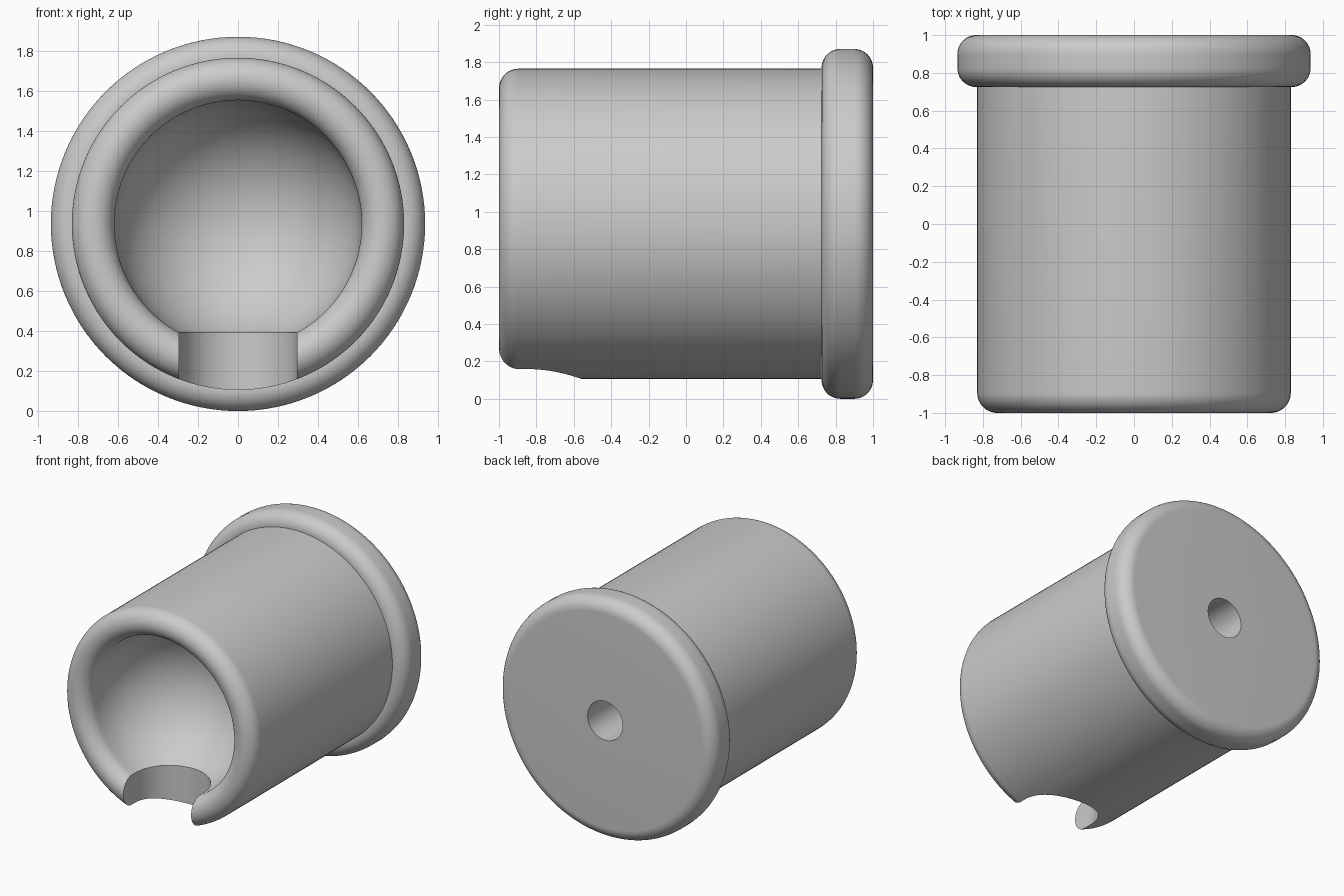
import bpy, bmesh
from math import sin, cos, pi, radians
from mathutils import Matrix, Vector

cube = bpy.data.objects.get("Cube")
if cube:
    bpy.data.objects.remove(cube, do_unlink=True)

AXIS_Z = 0.935      # height of the turning axis
BODY_R = 0.83
FLANGE_R = 0.935
CAVITY_R = 0.618
CAVITY_Y = -0.85    # centre of the round cavity
SLOT_R = 0.294
SEGMENTS = 128

grey = bpy.data.materials.new("plain grey")
grey.use_nodes = True
grey.diffuse_color = (0.6, 0.6, 0.6, 1)
grey.node_tree.nodes["Principled BSDF"].inputs["Base Color"].default_value = (0.6, 0.6, 0.6, 1)


def arc(y, r, radius, start, end, steps):
    """Points (y, r) on an arc; angle 0 points to +y, 90 points outward."""
    angles = [radians(start + (end - start) * i / steps) for i in range(steps + 1)]
    return [(y + radius * cos(a), r + radius * sin(a)) for a in angles]


def make_object(name, bm):
    bmesh.ops.recalc_face_normals(bm, faces=bm.faces)
    mesh = bpy.data.meshes.new(name)
    bm.to_mesh(mesh)
    bm.free()
    mesh.materials.append(grey)
    obj = bpy.data.objects.new(name, mesh)
    bpy.context.collection.objects.link(obj)
    return obj


def lathe(name, profile):
    """Turn a (y, r) profile around the horizontal axis."""
    bm = bmesh.new()
    verts = [bm.verts.new((0, y, AXIS_Z + r)) for y, r in profile]
    edges = [bm.edges.new(pair) for pair in zip(verts, verts[1:])]
    bmesh.ops.spin(bm, geom=verts + edges, cent=(0, 0, AXIS_Z), axis=(0, 1, 0),
                   angle=2 * pi, steps=SEGMENTS, use_merge=True)
    bmesh.ops.remove_doubles(bm, verts=bm.verts, dist=0.0001)
    return make_object(name, bm)


# Cup: round cavity, rolled lip, straight barrel, rounded flange, blind hole
lip = (BODY_R - CAVITY_R) / 2
corner = 0.1
profile = arc(CAVITY_Y, 0, CAVITY_R, 0, 90, 32)
profile += arc(lip - 1, CAVITY_R + lip, lip, 270, 90, 24)
profile += [(0.725, BODY_R)]
profile += arc(0.725 + corner, FLANGE_R - corner, corner, 180, 90, 12)
profile += arc(1 - corner, FLANGE_R - corner, corner, 90, 0, 12)
profile += [(1, 0.152), (0.4, 0.152), (0.4, 0)]
cup = lathe("socket_cup", profile)

# Slot through the bottom of the lip: half-round inside, open to the front
bm = bmesh.new()
outline = [(SLOT_R * cos(pi * i / 48), CAVITY_Y + SLOT_R * sin(pi * i / 48)) for i in range(49)]
outline += [(-SLOT_R, -1.3), (SLOT_R, -1.3)]
base = bm.faces.new([bm.verts.new((x, y, -0.2)) for x, y in outline])
top = bmesh.ops.extrude_face_region(bm, geom=[base])
bmesh.ops.translate(bm, vec=Vector((0, 0, 1.0)),
                    verts=[v for v in top["geom"] if isinstance(v, bmesh.types.BMVert)])
cutter = make_object("slot_cutter", bm)
cutter.hide_render = True

cut = cup.modifiers.new("slot", 'BOOLEAN')
cut.operation = 'DIFFERENCE'
cut.solver = 'EXACT'
cut.object = cutter

bpy.ops.object.select_all(action='DESELECT')
cup.select_set(True)
bpy.context.view_layer.objects.active = cup
bpy.ops.object.modifier_apply(modifier="slot")
bpy.data.objects.remove(cutter, do_unlink=True)
bpy.ops.object.shade_smooth_by_angle(angle=radians(30))
